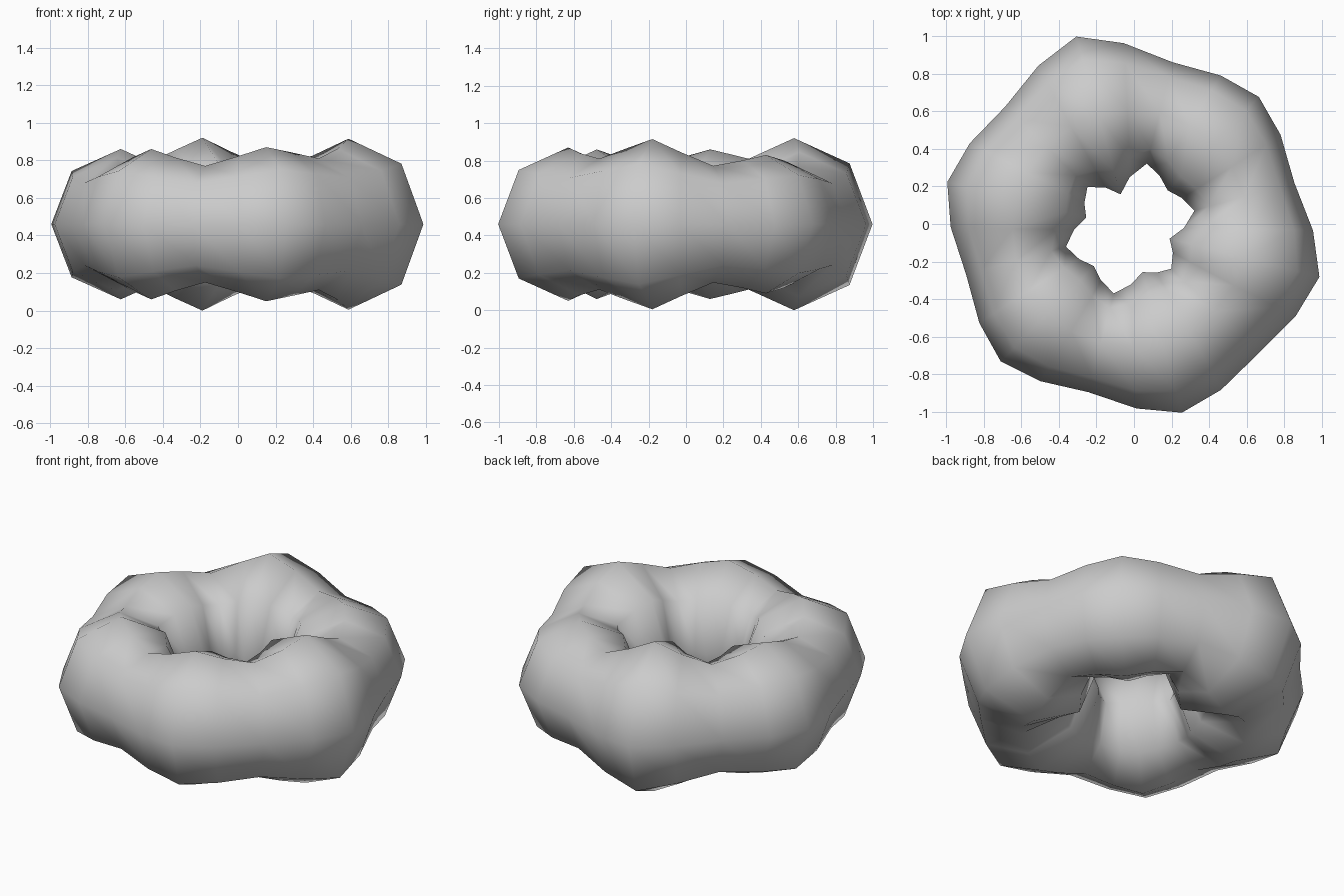
import bpy, bmesh, math

if "Cube" in bpy.data.objects:
    bpy.data.objects.remove(bpy.data.objects["Cube"])

# Ring stations every 30 degrees (bulge, waist, bulge, ...): outer radius, inner radius, half height
STATIONS = [
    (1.062, .190, .460), (.914, .358, .310),
    (.980, .285, .370), (.907, .355, .312),
    (1.039, .216, .455), (.952, .305, .350),
    (1.017, .240, .410), (.898, .355, .310),
    (.987, .278, .400), (.907, .355, .312),
    (1.005, .242, .400), (.930, .318, .330),
]
CX, CY, CZ = -.02, -.025, .46
START, SIDES = 105.7, 8


def ring_at(i):
    """Outer radius, inner radius, half height and angular lean for ring i of 24."""
    a = STATIONS[i // 2]
    b = STATIONS[(i // 2 + i % 2) % 12]
    lean = {1: 1.3, 3: -1.3}.get(i % 4, 0)
    return [(p + q) / 2 for p, q in zip(a, b)] + [lean]


# Lumpy ring body
bm = bmesh.new()
rings = []
for i in range(24):
    outer, inner, h, lean = ring_at(i)
    mid, half = (outer + inner) / 2, (outer - inner) / 2
    ring = []
    for j in range(SIDES):
        t = 2 * math.pi * j / SIDES
        ang = math.radians(START - 15 * i + lean * (1 + math.cos(t)) / 2)
        r = mid + half * math.cos(t)
        ring.append(bm.verts.new((CX + r * math.cos(ang), CY + r * math.sin(ang),
                                  CZ + h * math.sin(t))))
    rings.append(ring)
for i in range(24):
    a, b = rings[i], rings[(i + 1) % 24]
    for j in range(SIDES):
        k = (j + 1) % SIDES
        bm.faces.new((a[j], a[k], b[k], b[j]))
bmesh.ops.recalc_face_normals(bm, faces=bm.faces)
for f in bm.faces:
    f.smooth = True

mesh = bpy.data.meshes.new("lumpy_ring")
bm.to_mesh(mesh)
bm.free()
bpy.context.collection.objects.link(bpy.data.objects.new("lumpy_ring", mesh))
